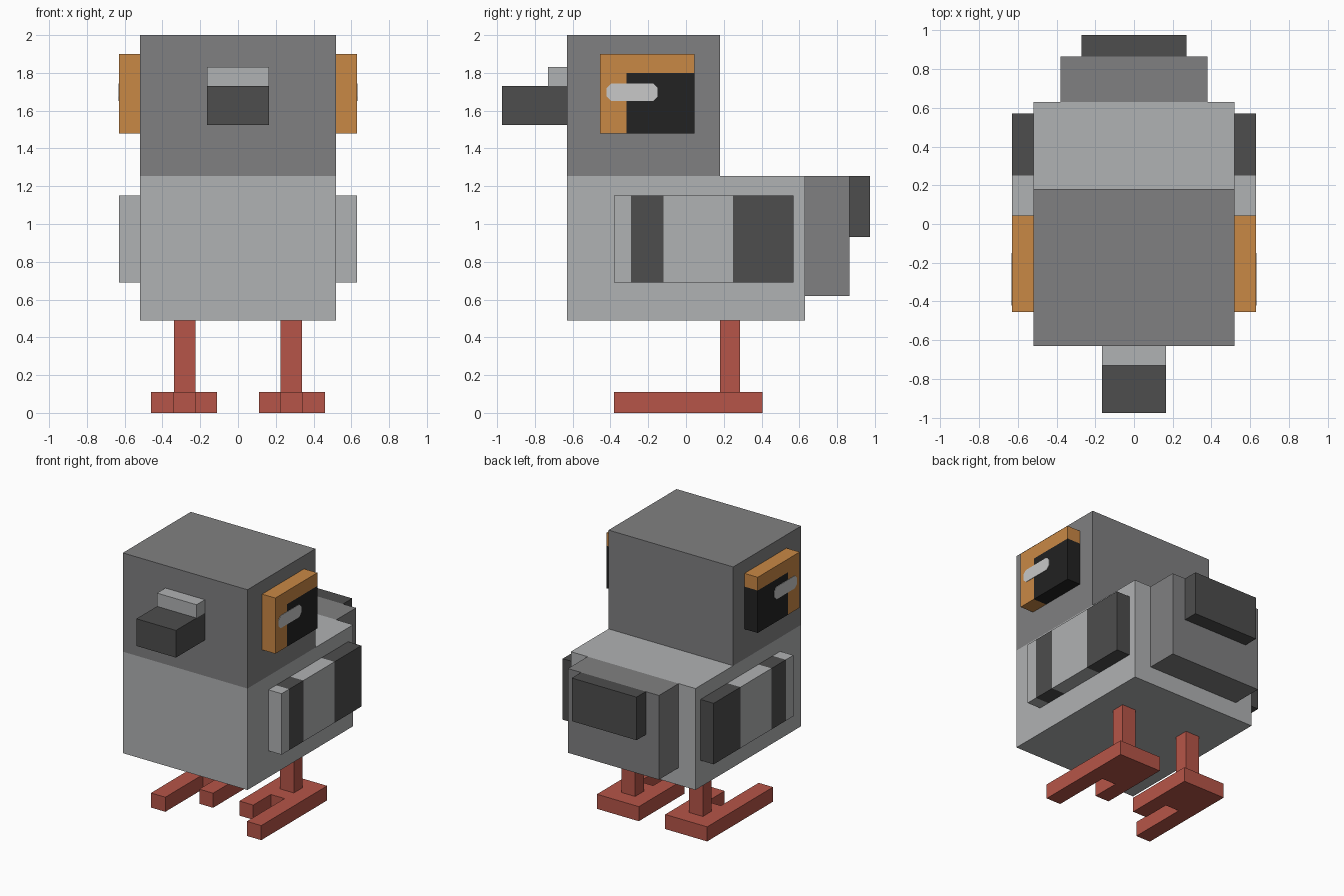
import bpy
import bmesh
from mathutils import Vector

if "Cube" in bpy.data.objects:
    bpy.data.objects.remove(bpy.data.objects["Cube"])


def material(name, hex_colour):
    srgb = [int(hex_colour[i:i + 2], 16) / 255 for i in (0, 2, 4)]
    linear = [c / 12.92 if c <= 0.04045 else ((c + 0.055) / 1.055) ** 2.4 for c in srgb]
    mat = bpy.data.materials.new(name)
    mat.diffuse_color = (*linear, 1)
    mat.use_nodes = True
    mat.node_tree.nodes["Principled BSDF"].inputs["Base Color"].default_value = mat.diffuse_color
    return mat


LIGHT = material("light_grey", "b0b2b3")
GREY = material("mid_grey", "808081")
DARK = material("dark_grey", "4d4d4d")
ORANGE = material("orange", "c98845")
BLACK = material("black", "222222")
WHITE = material("highlight_white", "c8c8c8")
RED = material("leg_red", "b65548")


def finish(name, bm, mats):
    bmesh.ops.recalc_face_normals(bm, faces=bm.faces)
    mesh = bpy.data.meshes.new(name)
    bm.to_mesh(mesh)
    bm.free()
    for mat in mats:
        mesh.materials.append(mat)
    obj = bpy.data.objects.new(name, mesh)
    bpy.context.collection.objects.link(obj)
    return obj


def box(name, x, y, z, mats, cuts=(), rule=None):
    """Box from axis ranges; cuts are (axis, position), rule(centre) picks the material."""
    bm = bmesh.new()
    bmesh.ops.create_cube(bm, size=1)
    for v in bm.verts:
        v.co = [r[0] + (c + 0.5) * (r[1] - r[0]) for c, r in zip(v.co, (x, y, z))]
    for axis, pos in cuts:
        normal = Vector((0, 0, 0))
        normal[axis] = 1
        bmesh.ops.bisect_plane(bm, geom=bm.verts[:] + bm.edges[:] + bm.faces[:],
                               plane_co=normal * pos, plane_no=normal)
    if rule:
        for f in bm.faces:
            f.material_index = int(rule(f.calc_center_median()))
    return finish(name, bm, mats)


def prism(name, points, offset, mats):
    """Flat outline of 3D points extruded by an offset."""
    bm = bmesh.new()
    face = bm.faces.new([bm.verts.new(p) for p in points])
    ext = bmesh.ops.extrude_face_region(bm, geom=[face])
    moved = [g for g in ext["geom"] if isinstance(g, bmesh.types.BMVert)]
    bmesh.ops.translate(bm, verts=moved, vec=offset)
    return finish(name, bm, mats)


# Body, head, beak and tail
box("body", (-0.52, 0.52), (-0.63, 0.63), (0.49, 1.255), [LIGHT])
box("head", (-0.52, 0.52), (-0.63, 0.18), (1.255, 2.0), [GREY])
box("beak", (-0.165, 0.165), (-0.975, -0.63), (1.525, 1.73), [DARK])
box("beak_ridge", (-0.165, 0.165), (-0.73, -0.63), (1.73, 1.83), [LIGHT])
box("tail", (-0.38, 0.38), (0.63, 0.865), (0.62, 1.255), [GREY])
box("tail_tip", (-0.27, 0.27), (0.865, 0.975), (0.93, 1.255), [DARK])

for side, s in (("left", -1), ("right", 1)):
    side_x = sorted((0.52 * s, 0.63 * s))

    # Eye block: orange with a black lower rear corner
    box(f"{side}_eye", side_x, (-0.455, 0.045), (1.48, 1.9), [ORANGE, BLACK],
        cuts=[(1, -0.315), (2, 1.8)], rule=lambda c: c.y > -0.315 and c.z < 1.8)

    # Eye highlight: thin plate with clipped corners
    y0, y1, z0, z1, c = -0.42, -0.15, 1.65, 1.745, 0.025
    outline = [(y0 + c, z0), (y1 - c, z0), (y1, z0 + c), (y1, z1 - c),
               (y1 - c, z1), (y0 + c, z1), (y0, z1 - c), (y0, z0 + c)]
    prism(f"{side}_eye_highlight", [(0.629 * s, y, z) for y, z in outline],
          (0.004 * s, 0, 0), [WHITE])

    # Wing with two dark bands
    box(f"{side}_wing", side_x, (-0.38, 0.57), (0.69, 1.15), [LIGHT, DARK],
        cuts=[(1, -0.29), (1, -0.12), (1, 0.25)],
        rule=lambda c: -0.29 < c.y < -0.12 or c.y > 0.25)

    # Leg, and a foot with a long outer and a short inner toe
    box(f"{side}_leg", sorted((0.225 * s, 0.34 * s)), (0.18, 0.285), (0.11, 0.49), [RED])
    foot = [(0.11, 0.405), (0.46, 0.405), (0.46, -0.38), (0.34, -0.38),
            (0.34, 0.07), (0.225, 0.07), (0.225, -0.14), (0.11, -0.14)]
    prism(f"{side}_foot", [(x * s, y, 0) for x, y in foot], (0, 0, 0.11), [RED])
